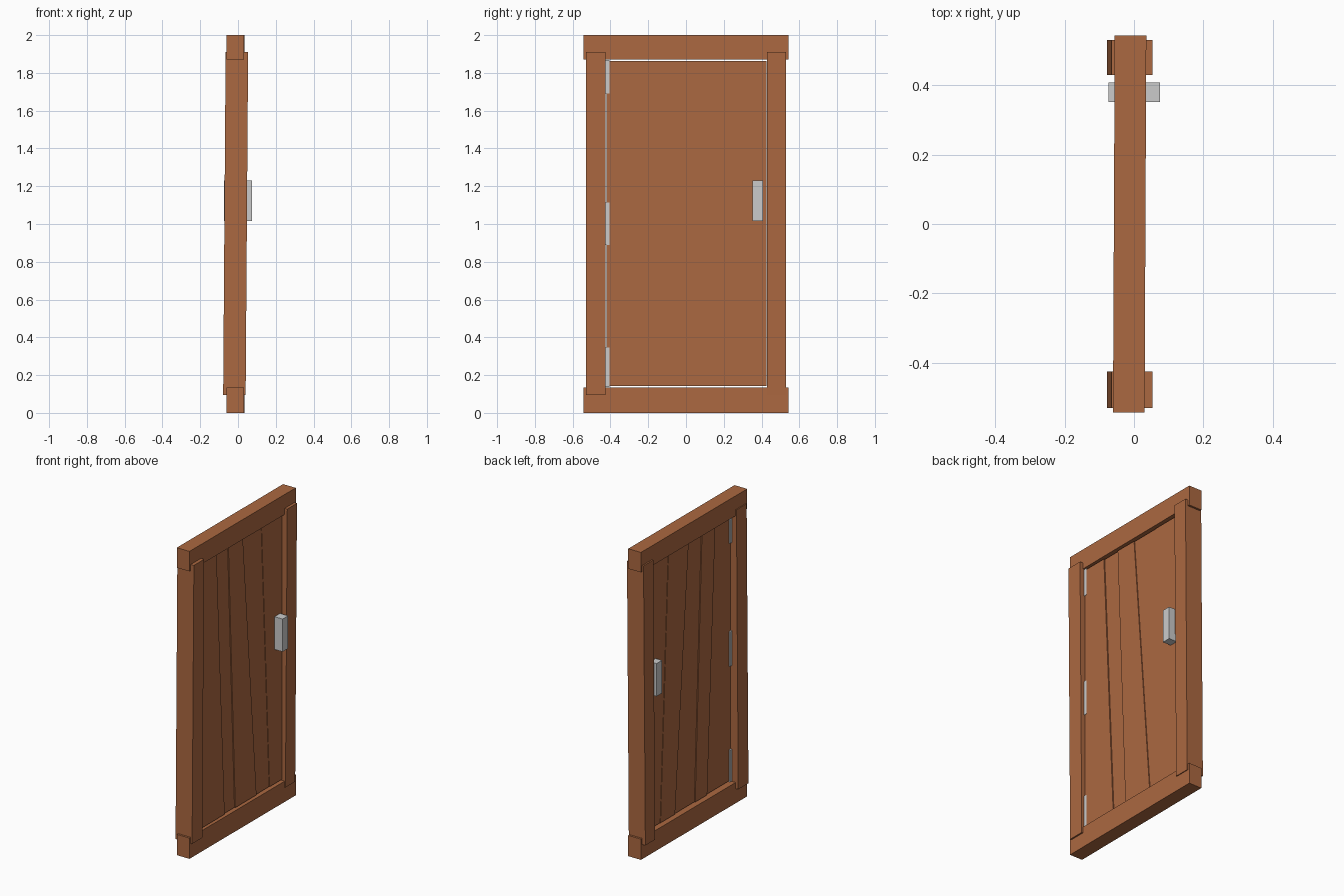
import bpy
import bmesh

if "Cube" in bpy.data.objects:
    bpy.data.objects.remove(bpy.data.objects["Cube"], do_unlink=True)


def make_material(name, colour):
    mat = bpy.data.materials.new(name)
    mat.use_nodes = True
    mat.diffuse_color = colour
    mat.node_tree.nodes["Principled BSDF"].inputs["Base Color"].default_value = colour
    return mat


wood = make_material("warm brown wood", (0.41, 0.138, 0.052, 1))
metal = make_material("light grey metal", (0.6, 0.6, 0.6, 1))


def box(name, x, y, z, mat, lean=0.0, yaw=0.0, y_top=None):
    """Box from (min, max) spans; lean shifts x with height, yaw shifts x along y,
    and y_top gives a different y span at the top for slanted boards."""
    bm = bmesh.new()
    bmesh.ops.create_cube(bm, size=1)
    for v in bm.verts:
        px, py, pz = (c + 0.5 for c in v.co)
        span = y_top if y_top and pz > 0.5 else y
        v.co = (x[0] + (x[1] - x[0]) * px + lean * (pz - 0.5) + yaw * (py - 0.5),
                span[0] + (span[1] - span[0]) * py,
                z[0] + (z[1] - z[0]) * pz)
    mesh = bpy.data.meshes.new(name)
    bm.to_mesh(mesh)
    bm.free()
    mesh.materials.append(mat)
    obj = bpy.data.objects.new(name, mesh)
    bpy.context.collection.objects.link(obj)
    return obj


# Frame: rails overhang the leaning posts at both ends
for name, z in (("bottom_rail", (0, 0.135)), ("top_rail", (1.87, 2))):
    box(name, (-0.058, 0.033), (-0.543, 0.543), z, wood, yaw=0.005)
for name, y in (("hinge_post", (-0.53, -0.425)), ("latch_post", (0.43, 0.53))):
    box(name, (-0.072, 0.047), y, (0.095, 1.91), wood, lean=0.013)

# Slanted boards: seam positions at the bottom and top, with staggered depth
bottom_seams = (-0.421, -0.172, -0.055, 0.157, 0.30, 0.427)
top_seams = (-0.421, -0.255, -0.125, 0.017, 0.218, 0.427)
depths = (0.003, -0.004, 0.002, -0.003, 0.0)
for i, depth in enumerate(depths):
    lap = 0.006 if i < len(depths) - 1 else 0
    box(f"board_{i + 1}", (-0.028 + depth, 0.017 + depth),
        (bottom_seams[i], bottom_seams[i + 1] + lap), (0.143, 1.862), wood,
        y_top=(top_seams[i], top_seams[i + 1] + lap))

# Hinges along the hinge post
for i, z in enumerate(((0.138, 0.345), (0.89, 1.115), (1.69, 1.867))):
    box(f"hinge_{i + 1}", (-0.034, 0.023), (-0.43, -0.405), z, metal)

# Handle passing through the door
box("handle", (-0.074, 0.075), (0.352, 0.408), (1.017, 1.23), metal)
